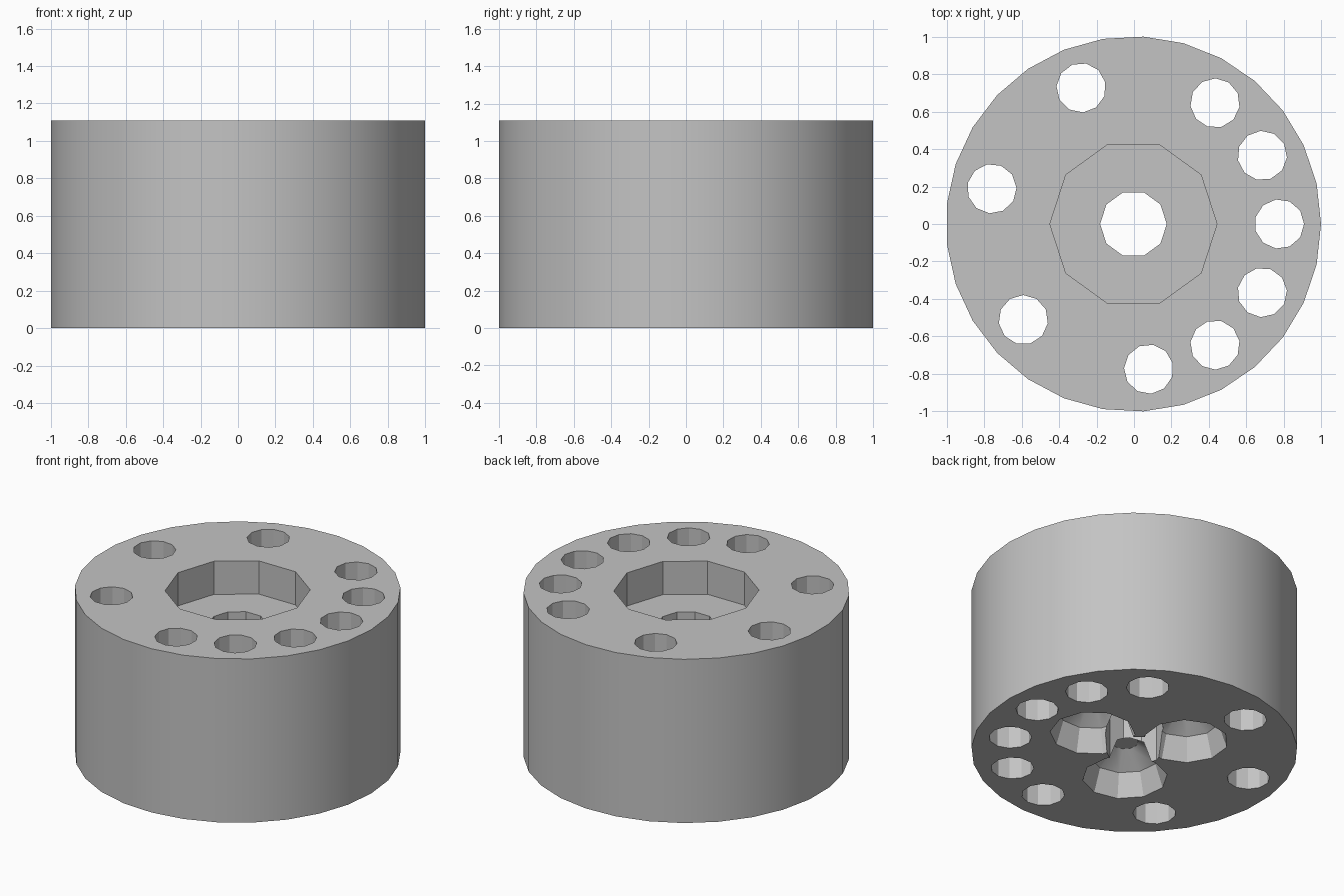
import bpy, bmesh, math
from mathutils import Matrix

cube = bpy.data.objects.get("Cube")
if cube:
    bpy.data.objects.remove(cube, do_unlink=True)

HEIGHT = 1.11
CENTRE_X = -0.003  # odd side count makes the outline slightly uneven in x

grey = bpy.data.materials.new("plain_grey")
grey.use_nodes = True
colour = (0.55, 0.55, 0.55, 1)
grey.diffuse_color = colour
grey.node_tree.nodes["Principled BSDF"].inputs["Base Color"].default_value = colour


def turned(name, profile, sides, distance=0, degrees=0):
    """Solid of revolution from (radius, z) rings, moved out and spun about the axis."""
    bm = bmesh.new()
    rings = []
    for r, z in profile:
        angles = [math.tau * i / sides for i in range(sides)]
        rings.append([bm.verts.new((r * math.cos(a) + distance, r * math.sin(a), z)) for a in angles])
    for low, high in zip(rings, rings[1:]):
        for i in range(sides):
            j = (i + 1) % sides
            bm.faces.new((low[i], low[j], high[j], high[i]))
    bm.faces.new(rings[0][::-1])
    bm.faces.new(rings[-1])
    spin = Matrix.Rotation(math.radians(degrees), 4, "Z")
    bm.transform(Matrix.Translation((CENTRE_X, 0, 0)) @ spin)
    bmesh.ops.recalc_face_normals(bm, faces=bm.faces[:])
    mesh = bpy.data.meshes.new(name)
    bm.to_mesh(mesh)
    bm.free()
    mesh.materials.append(grey)
    obj = bpy.data.objects.new(name, mesh)
    bpy.context.collection.objects.link(obj)
    return obj


# Drum body
drum = turned("drum_body", [(1.0015, 0), (1.0015, HEIGHT)], 29)

# Central bore and the wide recess on top
cutters = [
    turned("bore_cutter", [(0.178, -0.1), (0.178, HEIGHT + 0.1)], 10),
    turned("recess_cutter", [(0.446, HEIGHT - 0.225), (0.446, HEIGHT + 0.1)], 10),
]

# Ring of through holes: five close together, four spread out
for angle in (-56, -28, 0, 28, 56, 111, 166, 221, 276):
    cutters.append(turned("ring_hole_cutter", [(0.132, -0.1), (0.132, HEIGHT + 0.1)], 11, 0.779, angle))

# Three faceted dome pockets underneath
dome = [(0.262 * math.sin(math.radians(t)), -0.262 * math.cos(math.radians(t))) for t in range(18, 180, 36)]
for angle in (0, 120, 240):
    cutters.append(turned("dome_cutter", dome, 10, 0.335, angle))

# Cut every opening, then drop the cutters
bpy.context.view_layer.objects.active = drum
for cutter in cutters:
    cutter.hide_render = True
    cut = drum.modifiers.new("cut", "BOOLEAN")
    cut.operation = "DIFFERENCE"
    cut.solver = "EXACT"
    cut.object = cutter
    bpy.ops.object.modifier_apply(modifier=cut.name)
    bpy.data.objects.remove(cutter, do_unlink=True)

# Smooth the outer wall, keep the faceted openings crisp
bpy.ops.object.select_all(action="DESELECT")
drum.select_set(True)
bpy.ops.object.shade_smooth_by_angle(angle=math.radians(30))
